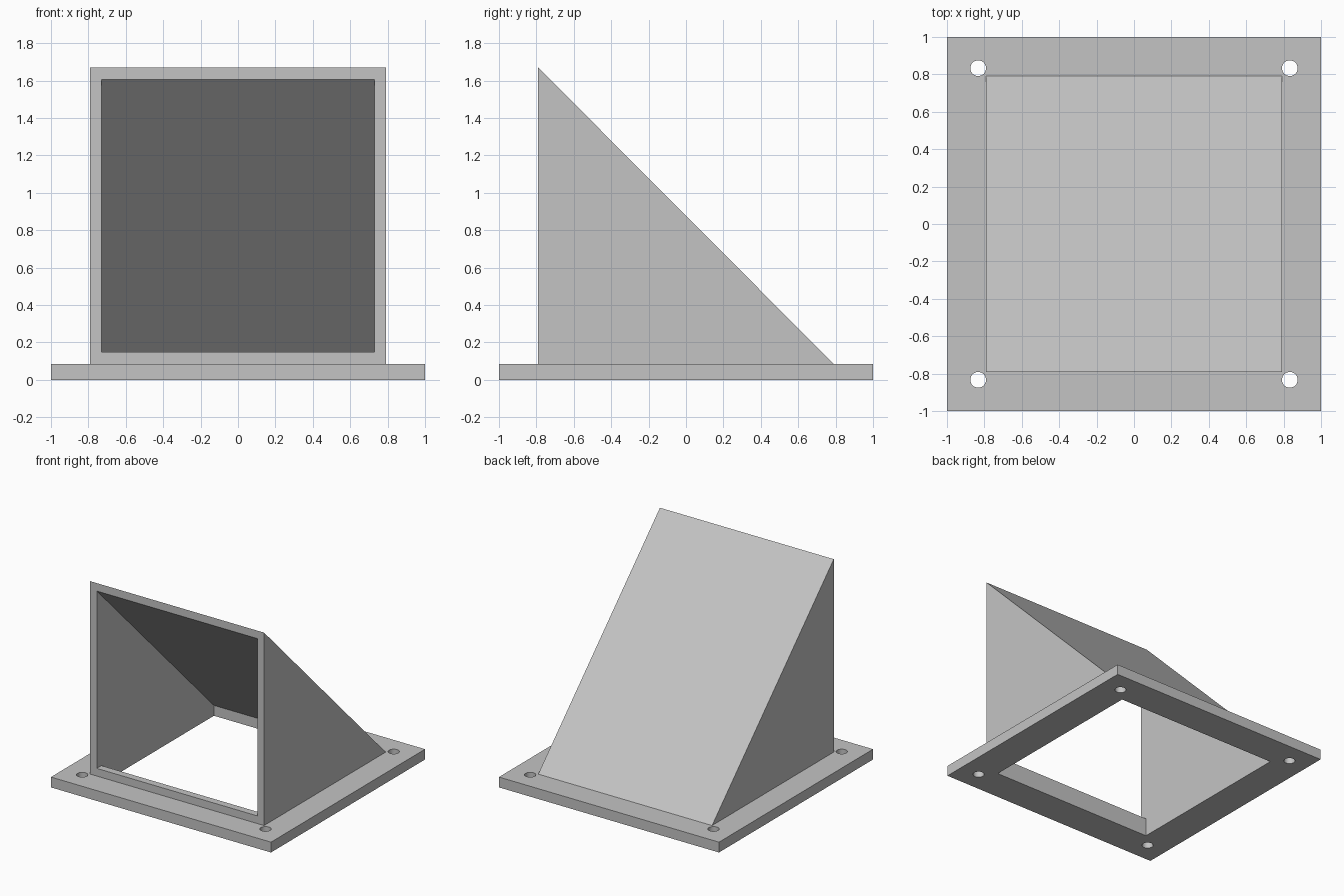
import bpy, bmesh

cube = bpy.data.objects.get("Cube")
if cube:
    bpy.data.objects.remove(cube, do_unlink=True)

PLATE_TOP = 0.085   # plate thickness
OUTER = 0.79        # half width of the hood
INNER = 0.73        # half width of the opening
PEAK = 1.67         # top of the hood
HOLE = 0.833        # screw hole offset

grey = bpy.data.materials.new("plain grey")
grey.use_nodes = True
colour = (0.55, 0.55, 0.55, 1)
grey.diffuse_color = colour
grey.node_tree.nodes["Principled BSDF"].inputs["Base Color"].default_value = colour


def prism(name, profile, half):
    """Solid from a (y, z) profile, spanning x = -half to half."""
    bm = bmesh.new()
    face = bm.faces.new([bm.verts.new((-half, y, z)) for y, z in profile])
    side = bmesh.ops.extrude_face_region(bm, geom=[face])["geom"]
    verts = [v for v in side if isinstance(v, bmesh.types.BMVert)]
    bmesh.ops.translate(bm, verts=verts, vec=(2 * half, 0, 0))
    bmesh.ops.recalc_face_normals(bm, faces=bm.faces)
    mesh = bpy.data.meshes.new(name)
    bm.to_mesh(mesh)
    bm.free()
    mesh.materials.append(grey)
    obj = bpy.data.objects.new(name, mesh)
    bpy.context.collection.objects.link(obj)
    return obj


def cut(target, cutter):
    mod = target.modifiers.new("cut", "BOOLEAN")
    mod.operation = "DIFFERENCE"
    mod.solver = "EXACT"
    mod.object = cutter
    bpy.context.view_layer.objects.active = target
    bpy.ops.object.modifier_apply(modifier=mod.name)


# Square mounting plate and wedge hood
plate = prism("base_plate", [(-1, 0), (1, 0), (1, PLATE_TOP), (-1, PLATE_TOP)], 1)
hood = prism("sloped_hood", [(-OUTER, PLATE_TOP), (OUTER, PLATE_TOP), (-OUTER, PEAK)], OUTER)

# Passage from the front opening down through the plate, leaving a front sill
sill = 0.148
passage = prism("passage_cutter", [
    (-0.9, sill), (-INNER, sill), (-INNER, -0.1), (INNER, -0.1),
    (INNER, PLATE_TOP), (-0.9, PLATE_TOP + INNER + 0.9)], INNER)
passage.hide_render = True
cut(plate, passage)
cut(hood, passage)
bpy.data.objects.remove(passage, do_unlink=True)

# Screw holes in the four corners
for sx in (-1, 1):
    for sy in (-1, 1):
        bpy.ops.mesh.primitive_cylinder_add(
            vertices=32, radius=0.042, depth=0.4, location=(sx * HOLE, sy * HOLE, 0))
        drill = bpy.context.object
        drill.name = "screw_hole_cutter"
        drill.hide_render = True
        drill.data.materials.append(grey)
        cut(plate, drill)
        bpy.data.objects.remove(drill, do_unlink=True)

# Smooth hole walls, sharp everywhere else
bpy.ops.object.select_all(action="DESELECT")
plate.select_set(True)
bpy.context.view_layer.objects.active = plate
bpy.ops.object.shade_smooth_by_angle()
